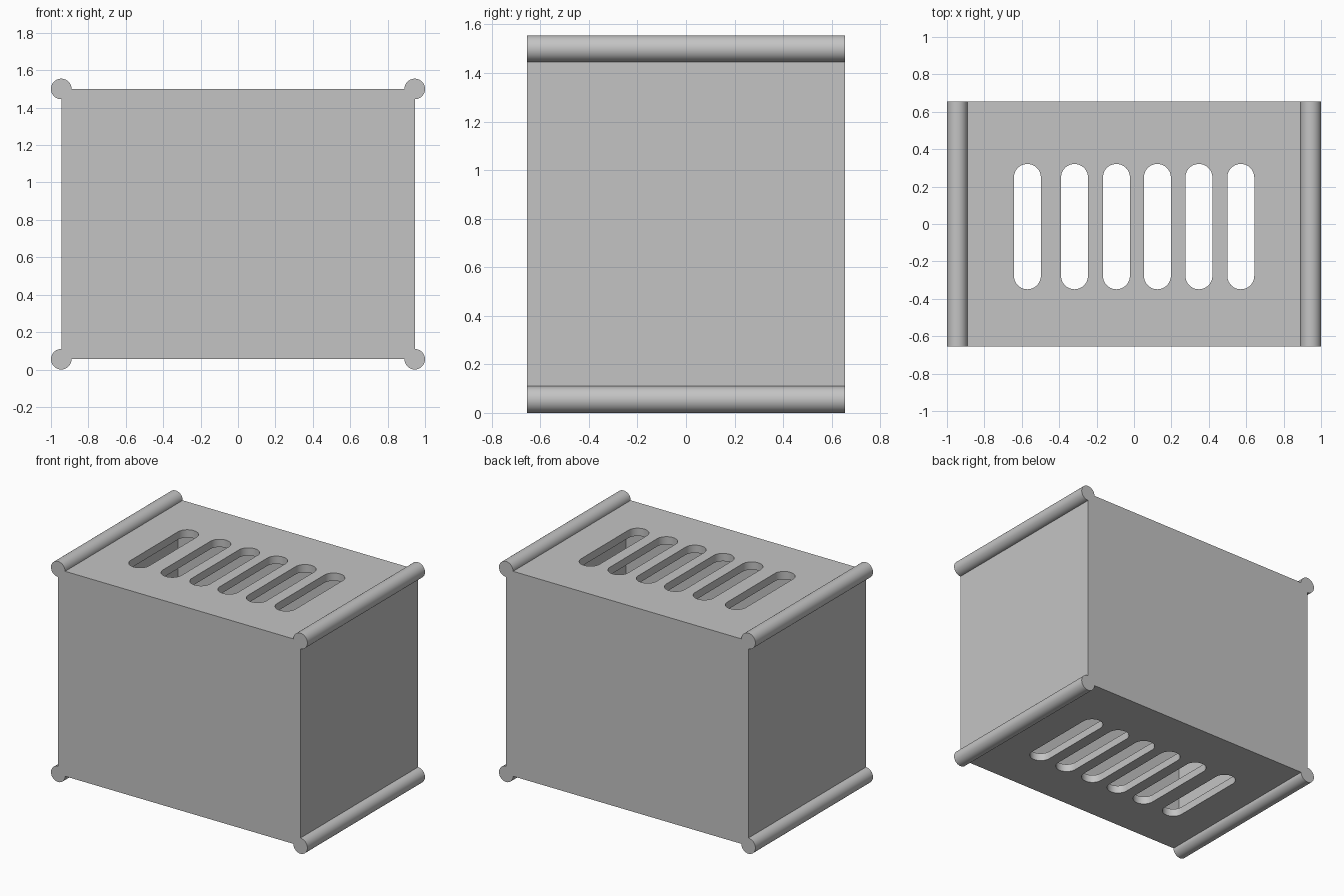
import bpy, bmesh
from math import sin, cos, pi, radians

if "Cube" in bpy.data.objects:
    bpy.data.objects.remove(bpy.data.objects["Cube"], do_unlink=True)

HALF_X, HALF_Y = 0.945, 0.655     # case walls
R = 0.055                         # corner rod radius, also wall thickness
LOW, HIGH = R, 1.5                # outer faces of floor and lid
SLOT_X = (-0.57, -0.318, -0.094, 0.125, 0.347, 0.571)
SLOT_R, SLOT_HALF, SLOT_Y = 0.072, 0.335, -0.014

grey = bpy.data.materials.new("grey")
grey.use_nodes = True
colour = (0.55, 0.55, 0.55, 1)
grey.diffuse_color = colour
grey.node_tree.nodes["Principled BSDF"].inputs["Base Color"].default_value = colour


def arc(cx, cy, r, start, sweep, steps):
    """Points on an arc, angles in degrees."""
    angles = [radians(start + sweep * i / steps) for i in range(steps + 1)]
    return [(cx + r * cos(a), cy + r * sin(a)) for a in angles]


def prisms(name, outlines, offset):
    """Extrude closed 3D outlines into solids in one object."""
    bm = bmesh.new()
    for outline in outlines:
        face = bm.faces.new([bm.verts.new(p) for p in outline])
        out = bmesh.ops.extrude_face_region(bm, geom=[face])
        moved = [v for v in out["geom"] if isinstance(v, bmesh.types.BMVert)]
        bmesh.ops.translate(bm, verts=moved, vec=offset)
    bmesh.ops.recalc_face_normals(bm, faces=bm.faces[:])
    mesh = bpy.data.meshes.new(name)
    bm.to_mesh(mesh)
    bm.free()
    mesh.materials.append(grey)
    obj = bpy.data.objects.new(name, mesh)
    bpy.context.collection.objects.link(obj)
    return obj


# Case outline with a round rod on each corner
corners = [(HALF_X, HIGH), (-HALF_X, HIGH), (-HALF_X, LOW), (HALF_X, LOW)]
profile = []
for i, (x, z) in enumerate(corners):
    profile += arc(x, z, R, 90 * i - 90, 270, 36)
case = prisms("vented_case", [[(x, -HALF_Y, z) for x, z in profile]], (0, 2 * HALF_Y, 0))

# Hollow inside
ix, iy = HALF_X - R, HALF_Y - R
floor = [(-ix, -iy, LOW + R), (ix, -iy, LOW + R), (ix, iy, LOW + R), (-ix, iy, LOW + R)]
cavity = prisms("cavity_cutter", [floor], (0, 0, HIGH - LOW - 2 * R))

# Rounded slots through lid and floor
outlines = []
reach = SLOT_HALF - SLOT_R
for x in SLOT_X:
    slot = arc(x, SLOT_Y + reach, SLOT_R, 0, 180, 24)
    slot += arc(x, SLOT_Y - reach, SLOT_R, 180, 180, 24)
    outlines.append([(px, py, -0.2) for px, py in slot])
slots = prisms("slot_cutter", outlines, (0, 0, 2))

for cutter in (cavity, slots):
    mod = case.modifiers.new(cutter.name, "BOOLEAN")
    mod.operation = "DIFFERENCE"
    mod.solver = "EXACT"
    mod.object = cutter

# Bake the cuts and drop the cutters
graph = bpy.context.evaluated_depsgraph_get()
cut_mesh = bpy.data.meshes.new_from_object(case.evaluated_get(graph))
case.modifiers.clear()
case.data = cut_mesh
for cutter in (cavity, slots):
    bpy.data.objects.remove(cutter, do_unlink=True)

# Smooth rods and slot ends, sharp edges elsewhere
for obj in bpy.context.selected_objects:
    obj.select_set(False)
case.select_set(True)
bpy.context.view_layer.objects.active = case
bpy.ops.object.shade_smooth_by_angle(angle=radians(30))
